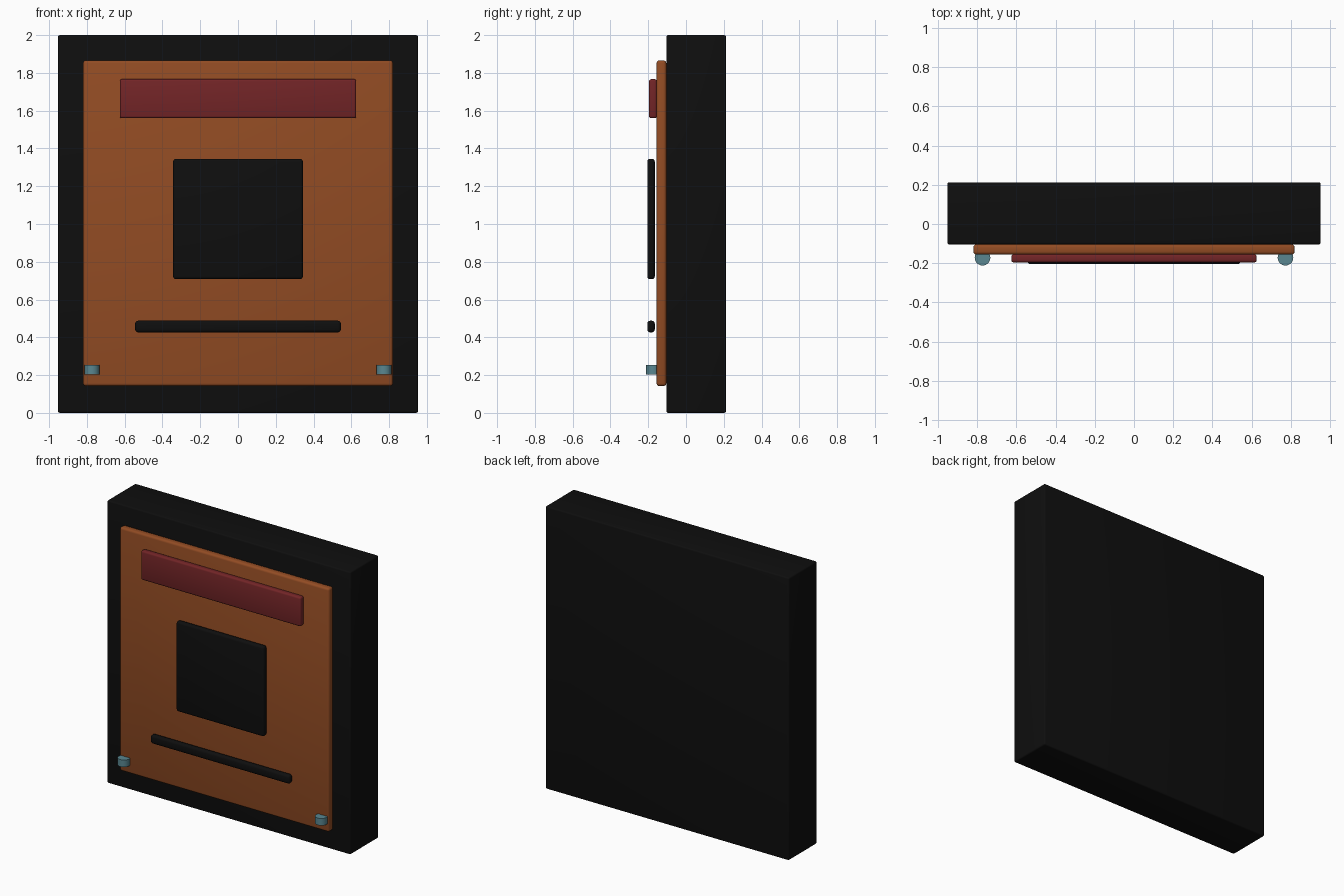
import bpy
import math

if "Cube" in bpy.data.objects:
    bpy.data.objects.remove(bpy.data.objects["Cube"])


def material(name, rgb):
    m = bpy.data.materials.new(name)
    m.diffuse_color = (*rgb, 1)
    m.use_nodes = True
    m.node_tree.nodes["Principled BSDF"].inputs["Base Color"].default_value = m.diffuse_color
    return m


black = material("black", (0.0045, 0.0045, 0.0045))
orange = material("burnt orange", (0.29, 0.072, 0.017))
red = material("dark red", (0.17, 0.018, 0.020))
teal = material("grey teal", (0.10, 0.24, 0.28))


def finish(ob, name, mat):
    ob.name = name
    ob.data.materials.append(mat)
    bpy.ops.object.shade_smooth_by_angle(angle=math.radians(35))


def slab(name, half_width, y0, y1, z0, z1, bevel, mat):
    """Box centred on x = 0 with rounded edges."""
    bpy.ops.mesh.primitive_cube_add(size=1, location=(0, (y0 + y1) / 2, (z0 + z1) / 2))
    ob = bpy.context.object
    ob.scale = (2 * half_width, y1 - y0, z1 - z0)
    bpy.ops.object.transform_apply(location=False, rotation=False, scale=True)
    mod = ob.modifiers.new("rounded edges", "BEVEL")
    mod.width = bevel
    mod.segments = 3
    bpy.ops.object.modifier_apply(modifier=mod.name)
    finish(ob, name, mat)


# Thick backing body and the raised front panel
slab("body", 0.953, -0.104, 0.212, 0.0, 2.0, 0.01, black)
slab("front_panel", 0.82, -0.156, -0.104, 0.142, 1.866, 0.015, orange)

# Header strip, central screen and lower slot bar
slab("header_strip", 0.626, -0.196, -0.154, 1.56, 1.767, 0.012, red)
slab("screen", 0.344, -0.205, -0.165, 0.708, 1.345, 0.015, black)
slab("slot_bar", 0.545, -0.205, -0.165, 0.426, 0.488, 0.016, black)

# Pair of small upright knobs at the lower corners
for side, label in ((-1, "left"), (1, "right")):
    bpy.ops.mesh.primitive_cylinder_add(vertices=20, radius=0.04, depth=0.05,
                                        location=(side * 0.773, -0.172, 0.229))
    finish(bpy.context.object, label + "_knob", teal)
